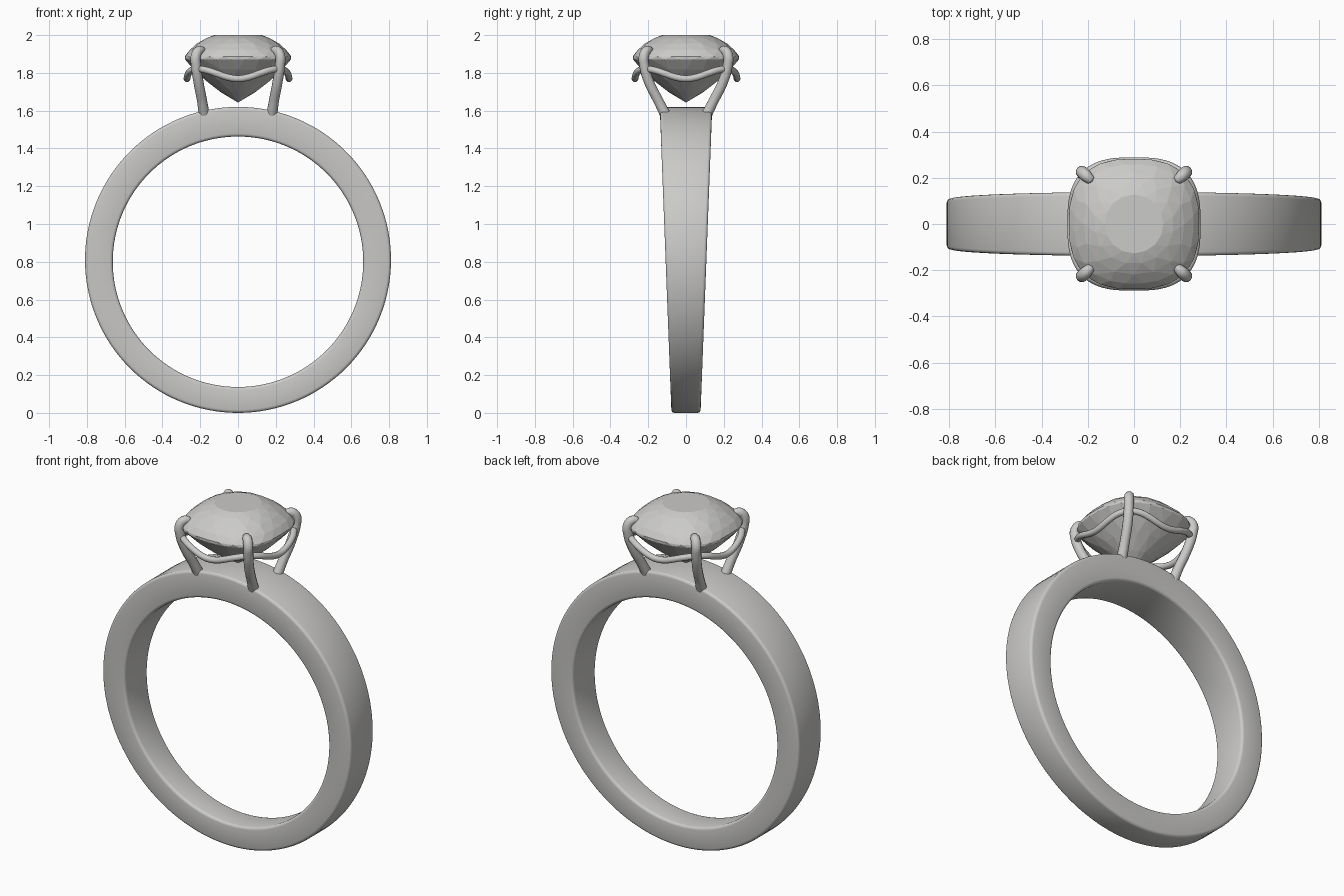
import bpy, bmesh, math
from math import cos, sin, pi, sqrt

cube = bpy.data.objects.get("Cube")
if cube:
    bpy.data.objects.remove(cube, do_unlink=True)


def make_material(name, color):
    mat = bpy.data.materials.new(name)
    mat.use_nodes = True
    mat.diffuse_color = color
    mat.node_tree.nodes["Principled BSDF"].inputs["Base Color"].default_value = color
    return mat


silver = make_material("pale silver grey", (0.6, 0.595, 0.58, 1))


def add_object(name, data):
    obj = bpy.data.objects.new(name, data)
    bpy.context.collection.objects.link(obj)
    data.materials.append(silver)
    return obj


def activate(obj):
    bpy.ops.object.select_all(action="DESELECT")
    obj.select_set(True)
    bpy.context.view_layer.objects.active = obj


def cushion(angle, size, power):
    """Point on a rounded-square outline with the given half width."""
    c, s = cos(angle), sin(angle)
    r = size / (abs(c) ** power + abs(s) ** power) ** (1 / power)
    return r * c, r * s


def tube(name, points, radius, radii=None, closed=False):
    curve = bpy.data.curves.new(name, "CURVE")
    curve.dimensions = "3D"
    curve.bevel_depth = radius
    curve.bevel_resolution = 4
    curve.resolution_u = 8
    curve.use_fill_caps = True
    spline = curve.splines.new("BEZIER")
    spline.bezier_points.add(len(points) - 1)
    spline.use_cyclic_u = closed
    for i, (bp, co) in enumerate(zip(spline.bezier_points, points)):
        bp.co = co
        bp.handle_left_type = bp.handle_right_type = "AUTO"
        bp.radius = radii[i] if radii else 1
    obj = add_object(name, curve)
    activate(obj)
    bpy.ops.object.convert(target="MESH")
    bpy.ops.object.shade_smooth_by_angle(angle=math.radians(50))
    return obj


# Band: a hoop that widens steadily towards the top
SEGMENTS = 128
OUTER, INNER = (0.81, 0.81), (0.663, 0.80)   # radius, centre height
bm = bmesh.new()
rings = []
for i in range(SEGMENTS):
    a = 2 * pi * i / SEGMENTS
    section = []
    for (radius, centre), side in ((OUTER, -1), (OUTER, 1), (INNER, 1), (INNER, -1)):
        z = centre + radius * sin(a)
        half_width = 0.077 + 0.062 * z / 1.62
        section.append(bm.verts.new((radius * cos(a), side * half_width, z)))
    rings.append(section)
for i, ring in enumerate(rings):
    following = rings[(i + 1) % SEGMENTS]
    for j in range(4):
        k = (j + 1) % 4
        bm.faces.new((ring[j], ring[k], following[k], following[j]))
bmesh.ops.recalc_face_normals(bm, faces=bm.faces)
mesh = bpy.data.meshes.new("band")
bm.to_mesh(mesh)
bm.free()
band = add_object("band", mesh)
activate(band)
bevel = band.modifiers.new("soft edges", "BEVEL")
bevel.width = 0.016
bevel.segments = 3
bevel.limit_method = "ANGLE"
bevel.angle_limit = math.radians(50)
bpy.ops.object.modifier_apply(modifier=bevel.name)
bpy.ops.object.shade_smooth_by_angle(angle=math.radians(40))

# Gemstone: faceted hull of staggered rings (half width, height, outline power, count)
GEM_RINGS = [
    (0.127, 2.000, 2.0, 16), (0.172, 1.983, 2.1, 16), (0.218, 1.955, 2.3, 16),
    (0.257, 1.920, 2.5, 24), (0.282, 1.887, 2.6, 24), (0.281, 1.872, 2.6, 24),
    (0.235, 1.817, 2.4, 16), (0.170, 1.757, 2.2, 16), (0.090, 1.697, 2.0, 16),
]
bm = bmesh.new()
for row, (size, z, power, count) in enumerate(GEM_RINGS):
    for i in range(count):
        x, y = cushion(2 * pi * (i + 0.5 * (row % 2)) / count, size, power)
        bm.verts.new((x, y, z))
bm.verts.new((0, 0, 1.643))
bmesh.ops.convex_hull(bm, input=bm.verts)
bmesh.ops.dissolve_limit(bm, angle_limit=math.radians(3), verts=bm.verts, edges=bm.edges)
bmesh.ops.recalc_face_normals(bm, faces=bm.faces)
mesh = bpy.data.meshes.new("gemstone")
bm.to_mesh(mesh)
bm.free()
add_object("gemstone", mesh)

# Gallery rail: wavy cushion-shaped wire under the stone, dipping between prongs
rail = []
for i in range(32):
    a = 2 * pi * i / 32
    x, y = cushion(a, 0.27, 2.9)
    rail.append((x, y, 1.795 - 0.026 * cos(4 * a)))
tube("gallery_rail", rail, 0.018, closed=True)

# Prongs: four claws rising from the band and hooking over the stone
for sx, side in ((1, "left"), (-1, "right")):
    for sy, end in ((-1, "front"), (1, "back")):
        path = [(0.178, 0.105, 1.57), (0.19, 0.145, 1.65), (0.209, 0.195, 1.75),
                (0.222, 0.221, 1.84), (0.223, 0.223, 1.89),
                (0.207, 0.208, 1.917), (0.187, 0.189, 1.919), (0.18, 0.182, 1.918)]
        tube(f"prong_{end}_{side}", [(sx * x, sy * y, z) for x, y, z in path],
             0.027, radii=[1.1, 1, 1, 1, 1, 0.95, 0.75, 0.3])
